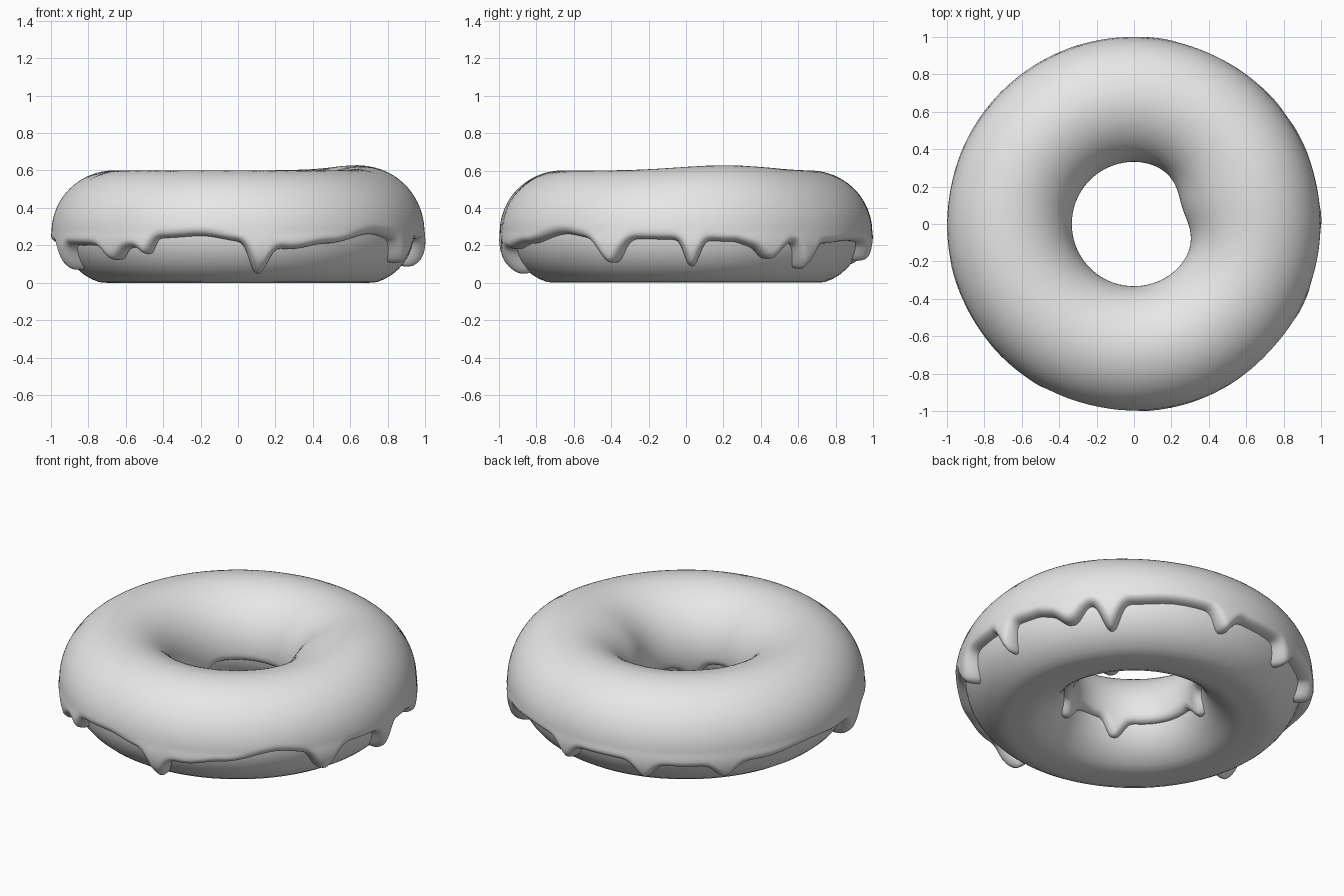
import bpy, bmesh, math
from math import sin, cos, pi, radians, degrees, asin, sqrt, exp

if "Cube" in bpy.data.objects:
    bpy.data.objects.remove(bpy.data.objects["Cube"])

RING, HALF_W, HALF_H, MID = 0.655, 0.285, 0.28, 0.27   # dough tube section
COLS, ROWS, LIP = 480, 64, 0.05

grey = bpy.data.materials.new("plain_grey")
grey.diffuse_color = (0.8, 0.8, 0.8, 1)
grey.use_nodes = True
grey.node_tree.nodes["Principled BSDF"].inputs["Base Color"].default_value = grey.diffuse_color


def add_object(name, bm):
    bmesh.ops.recalc_face_normals(bm, faces=bm.faces)
    for f in bm.faces:
        f.smooth = True
    mesh = bpy.data.meshes.new(name)
    bm.to_mesh(mesh)
    bm.free()
    mesh.materials.append(grey)
    ob = bpy.data.objects.new(name, mesh)
    bpy.context.collection.objects.link(ob)


def grid_faces(bm, grid, closed):
    n, m = len(grid), len(grid[0])
    for i in range(n):
        a, b = grid[i], grid[(i + 1) % n]
        for j in range(m if closed else m - 1):
            k = (j + 1) % m
            bm.faces.new((a[j], b[j], b[k], a[k]))


def wrap(deg):
    return (deg + 180) % 360 - 180


# Dough ring, flattened where it rests
bm = bmesh.new()
grid = []
for i in range(96):
    t = 2 * pi * i / 96
    col = []
    for j in range(40):
        p = 2 * pi * j / 40
        r = RING + HALF_W * cos(p)
        col.append(bm.verts.new((r * cos(t), r * sin(t), max(0, MID + HALF_H * sin(p)))))
    grid.append(col)
grid_faces(bm, grid, True)
add_object("dough", bm)

# Icing edge heights (angle, z) and drips (angle, tip z, half width in degrees)
OUTER_BASE = [(0, .23), (15, .22), (21, .20), (35, .22), (50, .21), (65, .225), (95, .20),
              (125, .18), (150, .19), (170, .22), (185, .21), (210, .20), (233, .19),
              (246, .24), (258, .25), (272, .22), (287, .18), (300, .21), (318, .26), (328, .24)]
OUTER_DRIPS = [(2, .09, 3.2), (28, .13, 5), (42, .08, 4), (82, .12, 4), (111, .10, 4),
               (138, .11, 4.5), (197, .075, 4), (226, .125, 4.5), (239, .155, 3),
               (277, .055, 4), (335, .11, 5.2)]
INNER_BASE = [(0, .17), (60, .20), (130, .22), (200, .19), (270, .21), (310, .17)]
INNER_DRIPS = [(30, .12, 12), (161, .12, 10), (246, .12, 9), (300, .11, 10)]


def edge_height(deg, base, drips):
    pts = base + [(base[0][0] + 360, base[0][1])]
    z = base[0][1]
    for (a, za), (b, zb) in zip(pts, pts[1:]):
        if a <= deg <= b:
            f = (deg - a) / (b - a)
            z = za + (zb - za) * f * f * (3 - 2 * f)
    for a, tip, w in drips:
        z += (min(tip, z) - z) * exp(-abs(wrap(deg - a) / w) ** 2.6)
    return z


def segment_distance(px, py, ax, ay, bx, by):
    dx, dy = bx - ax, by - ay
    f = max(0, min(1, ((px - ax) * dx + (py - ay) * dy) / (dx * dx + dy * dy)))
    return sqrt((px - ax - f * dx) ** 2 + (py - ay - f * dy) ** 2)


def edge_distance(i, s, edge, radius, reach):
    step = 2 * pi * radius / COLS
    return min(segment_distance(0, s, k * step, edge[(i + k) % COLS] * HALF_W,
                                (k + 1) * step, edge[(i + k + 1) % COLS] * HALF_W)
               for k in range(-reach, reach))


angles = [360 * i / COLS for i in range(COLS)]
outer = [asin((edge_height(a, OUTER_BASE, OUTER_DRIPS) - MID) / HALF_H) for a in angles]
inner = [pi - asin((edge_height(a, INNER_BASE, INNER_DRIPS) - MID) / HALF_H) for a in angles]

# Icing layer with a rounded lip that tucks into the dough
bm = bmesh.new()
grid = []
for i, deg in enumerate(angles):
    t = radians(deg)
    lump = exp(-(wrap(deg - 18) / 30) ** 2)
    col = []
    for j in range(ROWS):
        u = 0.5 - 0.5 * cos(pi * j / (ROWS - 1))
        p = outer[i] + (inner[i] - outer[i]) * u
        s = p * HALF_W
        d = LIP
        if p < 1.0:
            d = edge_distance(i, s, outer, 0.94, 6)
        elif p > 2.1:
            d = edge_distance(i, s, inner, 0.37, 11)
        thick = 0.05 + 0.006 * max(0, cos(p)) - 0.012 * max(0, -cos(p))
        thick += lump * (0.028 * max(0, sin(p)) ** 2 + 0.06 * max(0, -cos(p)) ** 2)
        if p < 0:
            thick += 0.03 * min(1, -p / 0.5)      # drips hang away from the dough
        q = max(0, 1 - d / LIP)
        h = thick * sqrt(max(0, 1 - q * q)) - 0.006 * q ** 4
        nx, nz = cos(p) / HALF_W, sin(p) / HALF_H
        n = sqrt(nx * nx + nz * nz)
        r = RING + HALF_W * cos(p) + h * nx / n
        z = MID + HALF_H * sin(p) + h * nz / n * (0.4 if p < 0 else 1)
        col.append(bm.verts.new((r * cos(t), r * sin(t), z)))
    grid.append(col)
grid_faces(bm, grid, False)
add_object("icing", bm)
